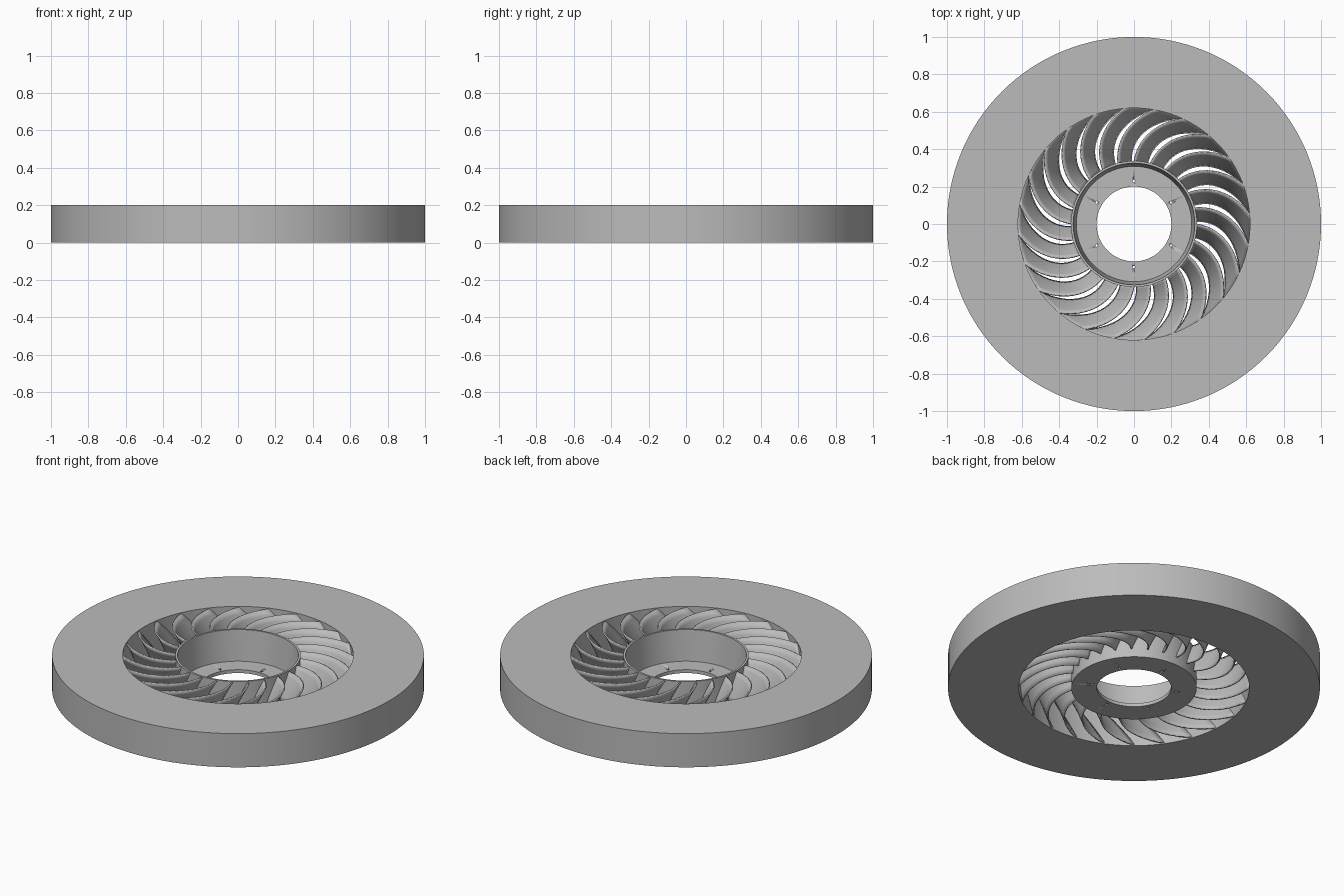
import bpy, bmesh
from math import sin, cos, pi, radians
from mathutils import Matrix

if "Cube" in bpy.data.objects:
    bpy.data.objects.remove(bpy.data.objects["Cube"])

SEGMENTS = 128
BLADES = 24

metal = bpy.data.materials.new("grey metal")
metal.use_nodes = True
grey = (0.5, 0.5, 0.5, 1)
metal.diffuse_color = grey
metal.node_tree.nodes["Principled BSDF"].inputs["Base Color"].default_value = grey


def finish(name, bm, smooth_angle=35):
    bmesh.ops.recalc_face_normals(bm, faces=bm.faces)
    mesh = bpy.data.meshes.new(name)
    bm.to_mesh(mesh)
    bm.free()
    mesh.materials.append(metal)
    obj = bpy.data.objects.new(name, mesh)
    bpy.context.collection.objects.link(obj)
    bpy.ops.object.select_all(action="DESELECT")
    obj.select_set(True)
    bpy.context.view_layer.objects.active = obj
    bpy.ops.object.shade_smooth_by_angle(angle=radians(smooth_angle))
    return obj


def lathe(name, profile):
    """Revolve a closed (radius, height) outline around z."""
    bm = bmesh.new()
    rings = []
    for i in range(SEGMENTS):
        a = 2 * pi * i / SEGMENTS
        rings.append([bm.verts.new((r * cos(a), r * sin(a), z)) for r, z in profile])
    n = len(profile)
    for i in range(SEGMENTS):
        p, q = rings[i], rings[(i + 1) % SEGMENTS]
        for j in range(n):
            k = (j + 1) % n
            bm.faces.new((p[j], q[j], q[k], p[k]))
    return finish(name, bm)


# Outer ring and cup-shaped hub
lathe("outer_ring", [(0.62, 0), (1, 0), (1, 0.2), (0.62, 0.2)])
hub = lathe("hub", [(0.2, 0), (0.337, 0), (0.337, 0.2), (0.325, 0.2),
                    (0.308, 0.02), (0.2, 0.02)])

# Six small bolt holes through the hub floor
bm = bmesh.new()
for i in range(6):
    a = pi / 2 + i * pi / 3
    bmesh.ops.create_cone(bm, cap_ends=True, segments=16, radius1=0.007, radius2=0.007,
                          depth=0.1, matrix=Matrix.Translation((0.23 * cos(a), 0.23 * sin(a), 0.01)))
cutter = finish("bolt_hole_cutter", bm)
cutter.hide_render = True
cutter.hide_set(True)
cut = hub.modifiers.new("bolt holes", "BOOLEAN")
cut.object = cutter
cut.solver = "EXACT"


# Swept, tilted blades between hub and ring
def blade_point(s, t, turn):
    """s runs hub to ring, t runs top edge to bottom edge."""
    r = 0.328 + 0.3 * s
    sweep = -8 * s - 18 * s * s
    span = 12.5 - 9 * s + 11.5 * s * s
    a = turn + radians(sweep - span * (t + 0.25 * t * (1 - t)))
    top = 0.194
    bottom = 0.05 - 0.045 * s
    return r * cos(a), r * sin(a), top + (bottom - top) * t


ROWS, COLS = 14, 6
bm = bmesh.new()
for b in range(BLADES):
    turn = 2 * pi * b / BLADES
    grid = [[bm.verts.new(blade_point(i / ROWS, j / COLS, turn)) for j in range(COLS + 1)]
            for i in range(ROWS + 1)]
    for i in range(ROWS):
        for j in range(COLS):
            bm.faces.new((grid[i][j], grid[i + 1][j], grid[i + 1][j + 1], grid[i][j + 1]))
blades = finish("blades", bm)
thick = blades.modifiers.new("thickness", "SOLIDIFY")
thick.thickness = 0.008
thick.offset = 0
